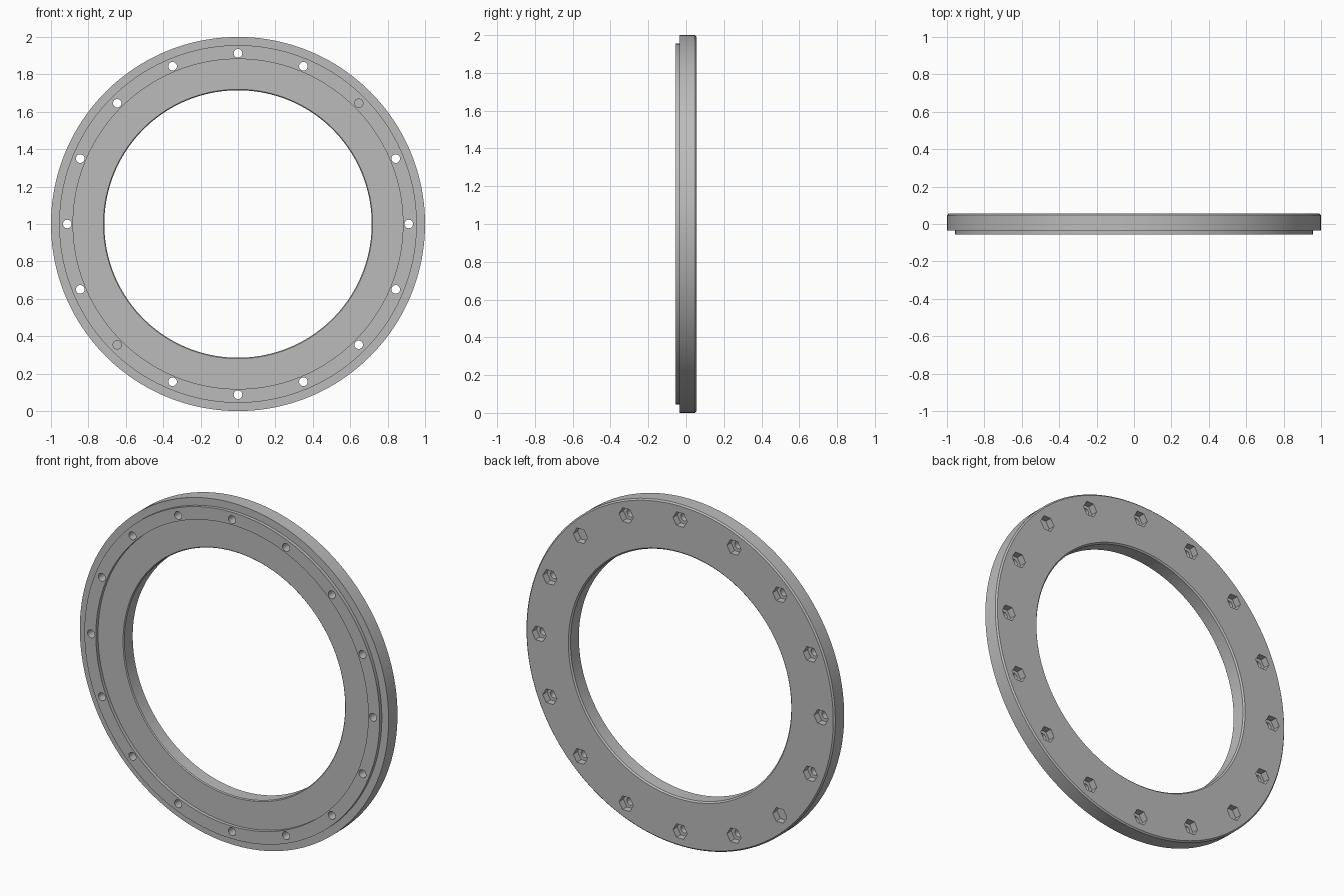
import bpy, bmesh
from math import radians, sin, cos, tau
from mathutils import Matrix, Vector

if "Cube" in bpy.data.objects:
    bpy.data.objects.remove(bpy.data.objects["Cube"], do_unlink=True)

SEGMENTS, BOLTS = 160, 16
OUTER, BORE, BOLT_CIRCLE = 1.0, 0.715, 0.913
LIP_OUTER, LIP_INNER = 0.956, 0.882
FRONT, FACE, BACK = -0.055, -0.035, 0.055
BEVEL, HOLE, HEX, POCKET = 0.008, 0.023, 0.046, 0.04

grey = bpy.data.materials.new("metal grey")
grey.use_nodes = True
color = (0.5, 0.5, 0.5, 1)
grey.diffuse_color = color
grey.node_tree.nodes["Principled BSDF"].inputs["Base Color"].default_value = color


def make_object(name, bm):
    bmesh.ops.recalc_face_normals(bm, faces=bm.faces[:])
    mesh = bpy.data.meshes.new(name)
    bm.to_mesh(mesh)
    bm.free()
    mesh.materials.append(grey)
    obj = bpy.data.objects.new(name, mesh)
    bpy.context.collection.objects.link(obj)
    return obj


def prism(bm, sides, radius, center, y0, y1):
    spot = Vector((center[0], (y0 + y1) / 2, center[1]))
    bmesh.ops.create_cone(bm, cap_ends=True, segments=sides, radius1=radius, radius2=radius,
                          depth=y1 - y0,
                          matrix=Matrix.Translation(spot) @ Matrix.Rotation(radians(90), 4, "X")
                          @ Matrix.Rotation(radians(90), 4, "Z"))


# Flange: stepped cross-section (radius, y) turned about the y axis
profile = [
    (BORE + 0.005, FACE), (LIP_INNER, FACE), (LIP_INNER, FRONT),
    (LIP_OUTER, FRONT), (LIP_OUTER, FACE), (OUTER, FACE),
    (OUTER, BACK - BEVEL), (OUTER - BEVEL, BACK),
    (BORE + BEVEL, BACK), (BORE, BACK - BEVEL), (BORE, FACE + 0.005),
]
bm = bmesh.new()
rings = [[bm.verts.new((r * cos(tau * i / SEGMENTS), y, r * sin(tau * i / SEGMENTS)))
          for r, y in profile] for i in range(SEGMENTS)]
for i, ring in enumerate(rings):
    following = rings[(i + 1) % SEGMENTS]
    for j in range(len(profile)):
        k = (j + 1) % len(profile)
        bm.faces.new((ring[j], ring[k], following[k], following[j]))
flange = make_object("flange_ring", bm)
flange.location.z = OUTER


# Bolt holes through the lip, and hexagonal nut pockets in the back
def drill(name, sides, radius, y0, y1):
    bm = bmesh.new()
    for i in range(BOLTS):
        a = tau * i / BOLTS
        prism(bm, sides, radius, (BOLT_CIRCLE * cos(a), BOLT_CIRCLE * sin(a)), y0, y1)
    cutter = make_object(name, bm)
    cutter.location.z = OUTER
    cutter.hide_render = True
    mod = flange.modifiers.new(name, "BOOLEAN")
    mod.operation, mod.solver, mod.object = "DIFFERENCE", "EXACT", cutter
    return cutter


cutters = [drill("bolt_hole_cutter", 24, HOLE, FRONT - 0.1, BACK + 0.1),
           drill("nut_pocket_cutter", 6, HEX, BACK - POCKET, BACK + 0.1)]

bpy.ops.object.select_all(action="DESELECT")
flange.select_set(True)
bpy.context.view_layer.objects.active = flange
for mod in list(flange.modifiers):
    bpy.ops.object.modifier_apply(modifier=mod.name)
for cutter in cutters:
    bpy.data.objects.remove(cutter, do_unlink=True)
bpy.ops.object.shade_smooth_by_angle(angle=radians(30))
